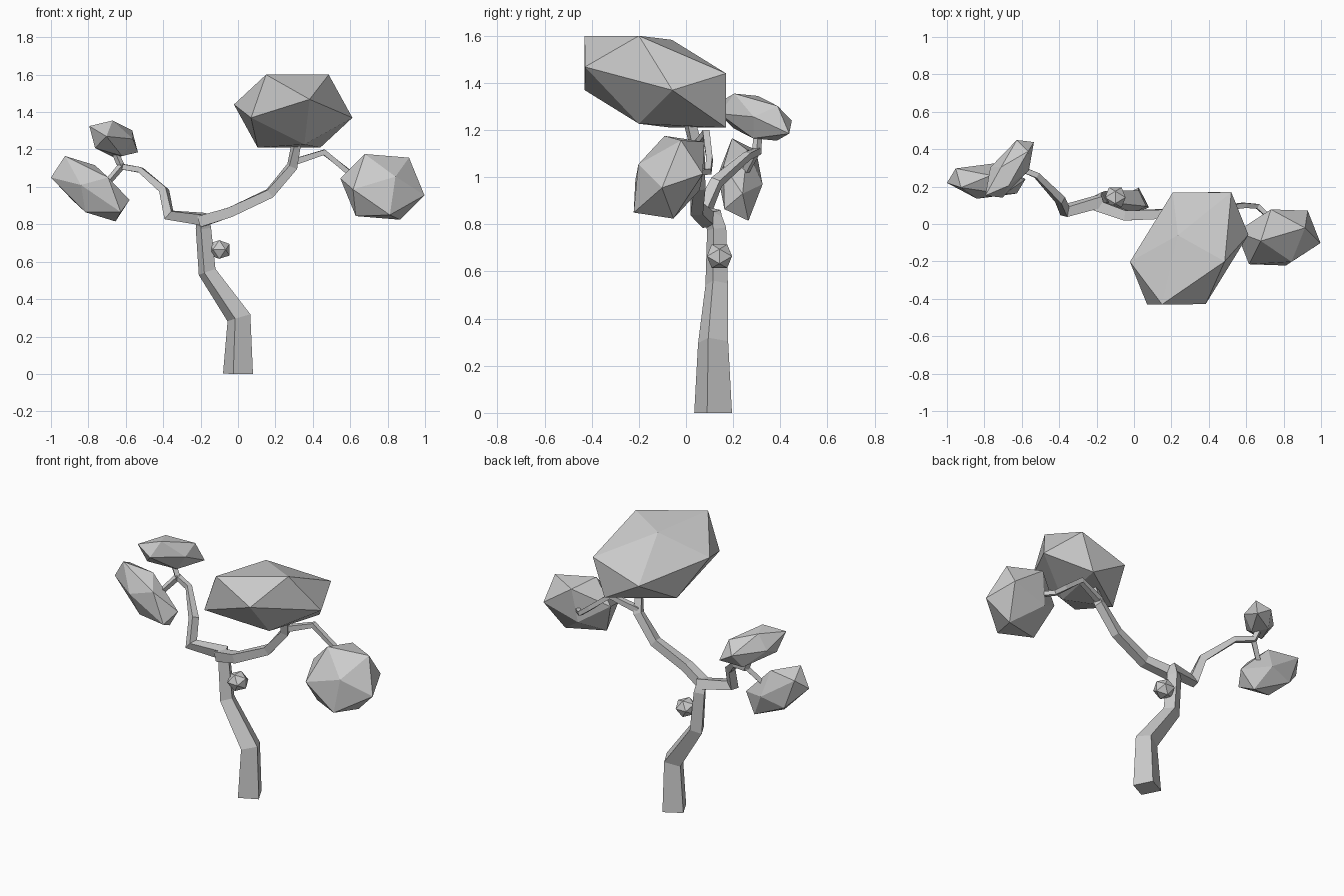
import bpy, bmesh, math
from mathutils import Vector, Matrix

if "Cube" in bpy.data.objects:
    bpy.data.objects.remove(bpy.data.objects["Cube"])


def finish(name, bm):
    bmesh.ops.recalc_face_normals(bm, faces=bm.faces[:])
    me = bpy.data.meshes.new(name)
    bm.to_mesh(me)
    bm.free()
    ob = bpy.data.objects.new(name, me)
    bpy.context.collection.objects.link(ob)
    return ob


def limb(name, path, corner):
    """Square tube along (x, y, z, radius) points; corner = direction of one edge."""
    bm = bmesh.new()
    pts = [Vector(p[:3]) for p in path]
    rings = []
    for i, p in enumerate(pts):
        t = Vector()
        if i > 0:
            t += (p - pts[i - 1]).normalized()
        if i < len(pts) - 1:
            t += (pts[i + 1] - p).normalized()
        t.normalize()
        u = Vector(corner)
        u = (u - t * u.dot(t)).normalized()
        w = t.cross(u)
        r = path[i][3]
        rings.append([bm.verts.new(p + d * r) for d in (u, w, -u, -w)])
    for a, b in zip(rings, rings[1:]):
        for k in range(4):
            j = (k + 1) % 4
            bm.faces.new((a[k], a[j], b[j], b[k]))
    bm.faces.new(rings[0])
    bm.faces.new(rings[-1])
    return finish(name, bm)


PHI = (1 + math.sqrt(5)) / 2
BASE = Matrix(((0, 1, PHI), (0, -1, PHI), (PHI, 0, 1))).transposed().inverted()


def foliage(name, centre, a, b, c):
    """Stretched icosahedron: one face has corners a, b, c relative to the centre."""
    m = Matrix((a, b, c)).transposed() @ BASE
    bm = bmesh.new()
    for s in (1, -1):
        for q in (PHI, -PHI):
            for v in ((0, s, q), (s, q, 0), (q, 0, s)):
                bm.verts.new(Vector(centre) + m @ Vector(v))
    bmesh.ops.convex_hull(bm, input=bm.verts[:])
    return finish(name, bm)


# Trunk
limb("trunk", [(0, .115, 0, .084), (.005, .115, .3, .067), (-.165, .13, .545, .05),
               (-.185, .13, .78, .043), (-.19, .11, .85, .036)], (.95, -.3, 0))

# Main branches
edge = (0, -.7, .7)
limb("right_branch", [(-.2, .1, .815, .042), (-.04, .045, .865, .038), (.17, .055, .965, .035),
                      (.29, .05, 1.11, .033), (.315, .01, 1.25, .026)], edge)
limb("left_branch", [(-.17, .125, .825, .042), (-.37, .07, .85, .04), (-.395, .13, .98, .03),
                     (-.52, .26, 1.09, .021), (-.63, .305, 1.11, .02)], (.3, -.8, .5))

# Twigs
limb("right_twig", [(.29, .05, 1.13, .025), (.46, .085, 1.185, .021), (.59, .1, 1.08, .019),
                    (.66, .095, 1.025, .018), (.71, .05, 1.02, .016)], edge)
limb("left_upper_twig", [(-.62, .3, 1.1, .02), (-.66, .305, 1.19, .018)], (1, 0, 0))
limb("left_lower_twig", [(-.62, .3, 1.115, .02), (-.7, .25, 1.02, .018)], (0, 1, 0))

# Foliage clumps
foliage("top_foliage", (.295, -.13, 1.405),
        (-.06, .07, .178), (-.145, -.3, .195), (.19, -.07, .195))
foliage("right_foliage", (.772, -.072, 1.0),
        (.225, -.03, -.045), (.07, -.13, .055), (.04, -.15, -.15))
foliage("left_lower_foliage", (-.79, .23, .99),
        (-.21, -.01, .06), (-.135, -.035, .175), (-.05, -.095, .02))
foliage("left_upper_foliage", (-.665, .295, 1.255),
        (-.045, .01, .09), (-.13, -.143, .07), (-.005, -.09, .1))
foliage("trunk_sprout", (-.1, .142, .665),
        (0, .033, .05), (0, -.033, .05), (.055, 0, .03))
